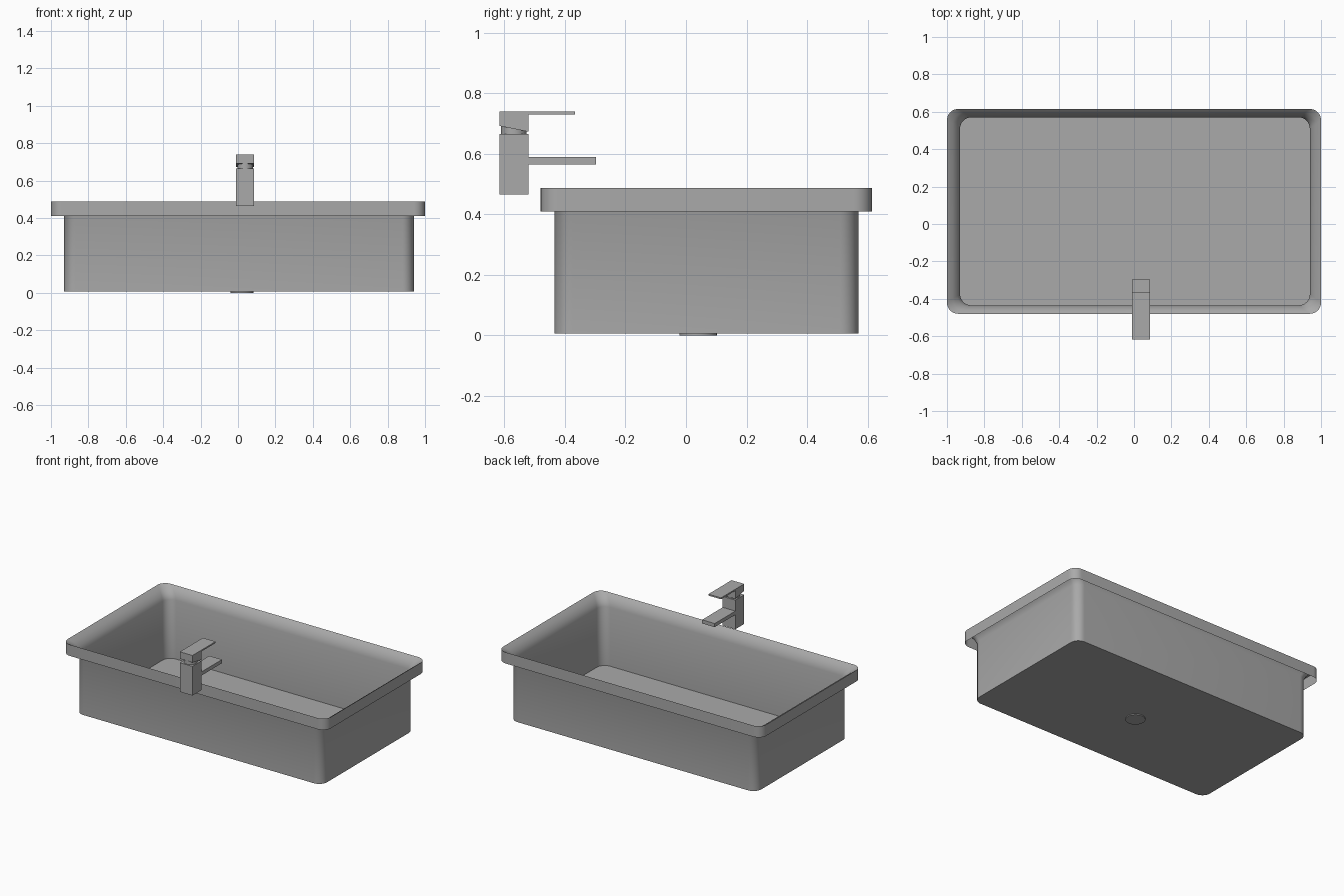
import bpy, bmesh, math

if "Cube" in bpy.data.objects:
    bpy.data.objects.remove(bpy.data.objects["Cube"], do_unlink=True)

grey = bpy.data.materials.new("plain grey")
grey.use_nodes = True
grey.diffuse_color = (0.4, 0.4, 0.4, 1)
grey.node_tree.nodes["Principled BSDF"].inputs["Base Color"].default_value = (0.4, 0.4, 0.4, 1)


def add_object(name, bm, smooth=False):
    bmesh.ops.recalc_face_normals(bm, faces=bm.faces)
    mesh = bpy.data.meshes.new(name)
    bm.to_mesh(mesh)
    bm.free()
    mesh.materials.append(grey)
    obj = bpy.data.objects.new(name, mesh)
    bpy.context.collection.objects.link(obj)
    if smooth:
        bpy.ops.object.select_all(action="DESELECT")
        obj.select_set(True)
        bpy.context.view_layer.objects.active = obj
        bpy.ops.object.shade_smooth_by_angle(angle=math.radians(50))
    return obj


def rounded_ring(bm, x0, x1, y0, y1, z, r, steps=8):
    """Loop of vertices around a rounded rectangle."""
    ring = []
    centres = [(x1 - r, y1 - r), (x0 + r, y1 - r), (x0 + r, y0 + r), (x1 - r, y0 + r)]
    for quarter, (cx, cy) in enumerate(centres):
        for i in range(steps + 1):
            a = math.pi / 2 * (quarter + i / steps)
            x, y = cx + r * math.cos(a), cy + r * math.sin(a)
            ring.append(bm.verts.new((x, y, z)))
    return ring


def profile_prism(name, profile, x0, x1):
    """Extrude a (y, z) outline across x."""
    bm = bmesh.new()
    face = bm.faces.new([bm.verts.new((x0, y, z)) for y, z in profile])
    out = bmesh.ops.extrude_face_region(bm, geom=[face])
    moved = [v for v in out["geom"] if isinstance(v, bmesh.types.BMVert)]
    bmesh.ops.translate(bm, verts=moved, vec=(x1 - x0, 0, 0))
    return add_object(name, bm)


def cylinder(name, x, y, z0, z1, radius):
    bm = bmesh.new()
    bmesh.ops.create_cone(bm, cap_ends=True, segments=32, radius1=radius,
                          radius2=radius, depth=z1 - z0)
    bmesh.ops.translate(bm, verts=bm.verts, vec=(x, y, (z0 + z1) / 2))
    return add_object(name, bm, smooth=True)


# Basin: one thin shell with floor, walls, flared lip and hanging skirt
bm = bmesh.new()
wall = (-0.93, 0.94, -0.435, 0.57)
rim = (-1.0, 1.0, -0.48, 0.615)
sections = [(0, 0.006), (0, 0.41), (0.2, 0.44), (0.55, 0.468), (1, 0.487), (1, 0.41)]
rings = []
for flare, z in sections:
    box = [a + (b - a) * flare for a, b in zip(wall, rim)]
    rings.append(rounded_ring(bm, *box, z, 0.06))
for low, high in zip(rings, rings[1:]):
    for i in range(len(low)):
        j = (i + 1) % len(low)
        bm.faces.new((low[i], low[j], high[j], high[i]))
bm.faces.new(rings[0])
add_object("basin", bm, smooth=True)

# Drain fitting under the floor
cylinder("drain", 0.022, 0.04, 0, 0.007, 0.062)

# Tap: square post, spout, round neck, wedge-bottomed head with lever
left, right = -0.01, 0.086
back, front = -0.617, -0.521
profile_prism("tap_post", [(back, 0.465), (front, 0.465), (front, 0.665), (back, 0.665)],
              left, right)
profile_prism("tap_spout", [(front, 0.565), (-0.297, 0.565), (-0.297, 0.59), (front, 0.59)],
              left, right)
cylinder("tap_neck", (left + right) / 2, (back + front) / 2, 0.66, 0.7, 0.042)
profile_prism("tap_handle", [(back, 0.692), (front, 0.673), (front, 0.73), (-0.366, 0.73),
                             (-0.366, 0.74), (back, 0.74)], left, right)
